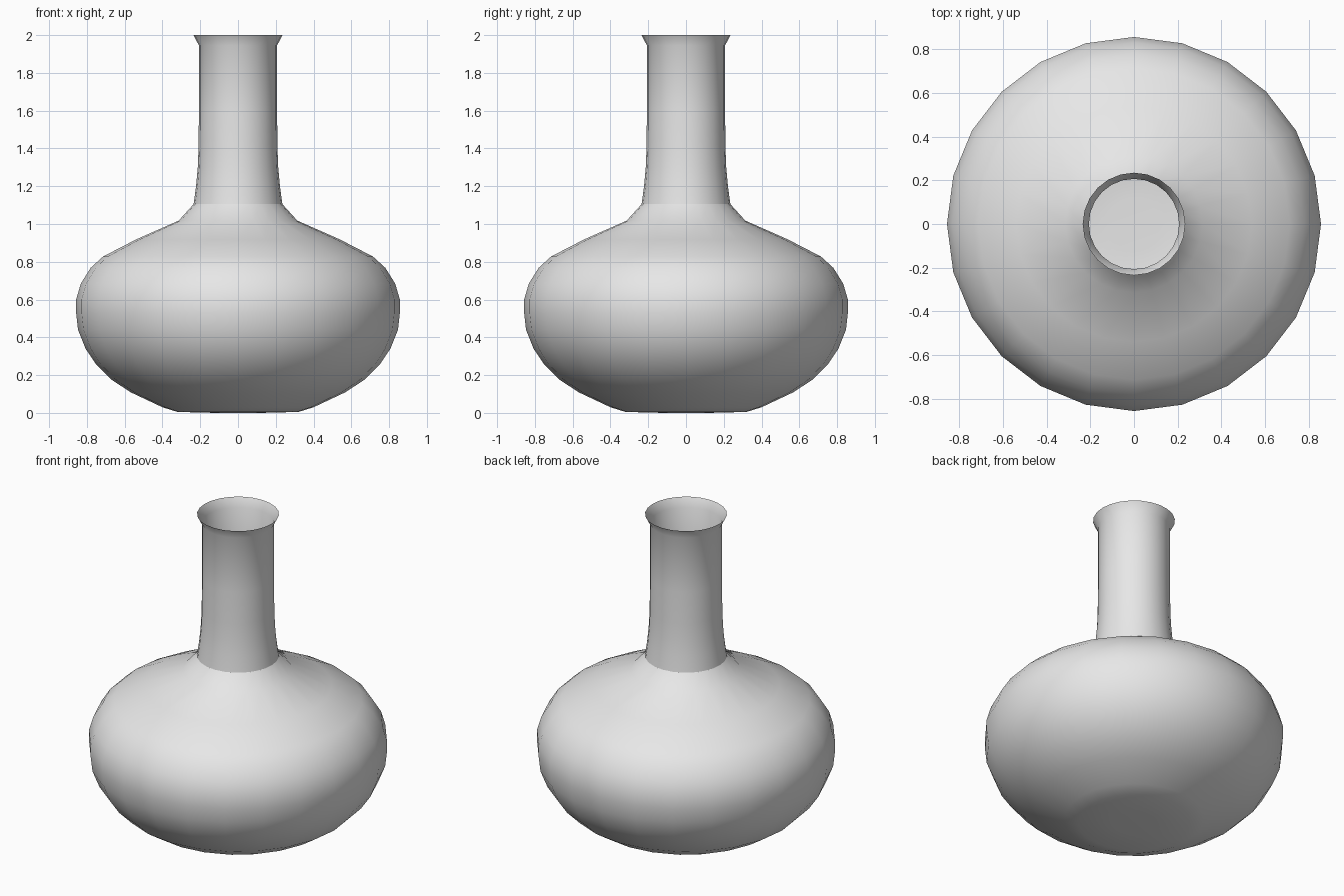
import bpy
import bmesh
import math

cube = bpy.data.objects.get("Cube")
if cube:
    bpy.data.objects.remove(cube, do_unlink=True)

SIDES = 24

# Plain grey glaze
glaze = bpy.data.materials.new("grey_glaze")
glaze.use_nodes = True
GREY = (0.8, 0.8, 0.8, 1.0)
glaze.diffuse_color = GREY
for node in glaze.node_tree.nodes:
    if node.type == "BSDF_PRINCIPLED":
        node.inputs["Base Color"].default_value = GREY


def lathe(name, profile, close_bottom=False):
    """Turn a bottom-to-top (radius, height) profile around the z axis."""
    bm = bmesh.new()
    rings = []
    for radius, height in profile:
        ring = []
        for i in range(SIDES):
            angle = math.tau * i / SIDES
            ring.append(bm.verts.new((radius * math.cos(angle),
                                      radius * math.sin(angle), height)))
        rings.append(ring)
    for low, high in zip(rings, rings[1:]):
        for i in range(SIDES):
            j = (i + 1) % SIDES
            bm.faces.new((low[i], low[j], high[j], high[i]))
    if close_bottom:
        bm.faces.new(list(reversed(rings[0])))
    for face in bm.faces:
        face.smooth = True
    mesh = bpy.data.meshes.new(name)
    bm.to_mesh(mesh)
    bm.free()
    mesh.materials.append(glaze)
    obj = bpy.data.objects.new(name, mesh)
    bpy.context.collection.objects.link(obj)
    return obj


# Squat round body with a nearly flat base
lathe("vase_body", [
    (0.12, 0.0), (0.32, 0.005), (0.40, 0.03), (0.566, 0.108),
    (0.672, 0.177), (0.751, 0.257), (0.806, 0.338), (0.847, 0.44),
    (0.857, 0.53), (0.857, 0.60), (0.832, 0.685), (0.78, 0.768),
    (0.714, 0.828), (0.54, 0.918), (0.314, 1.018), (0.235, 1.105),
], close_bottom=True)

# Open thin neck with a flared lip
lathe("vase_neck", [
    (0.235, 1.105), (0.222, 1.2), (0.213, 1.3), (0.209, 1.4),
    (0.207, 1.6), (0.207, 1.945), (0.235, 2.0),
])
